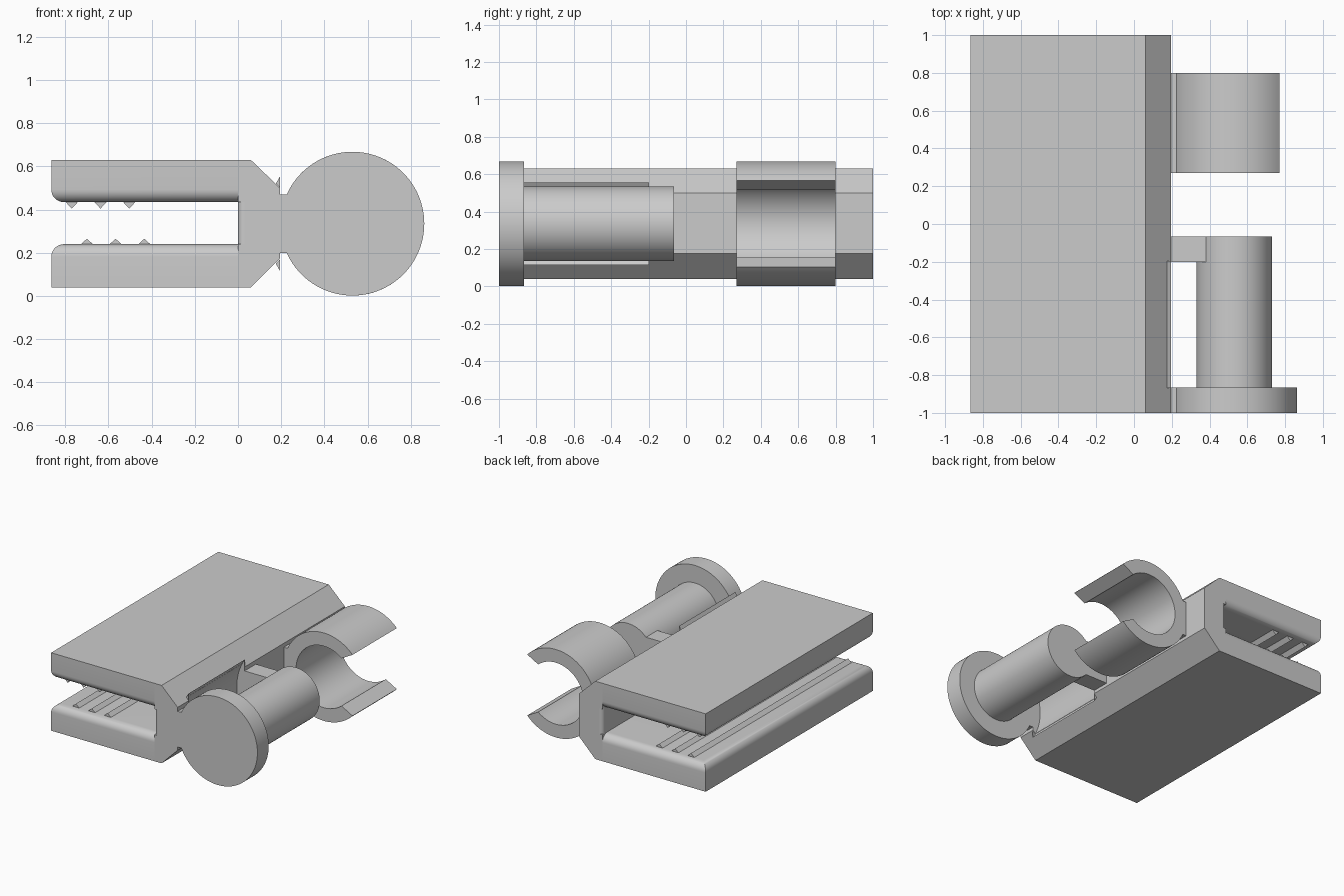
import bpy, bmesh
from math import cos, sin, pi, radians, atan2

if "Cube" in bpy.data.objects:
    bpy.data.objects.remove(bpy.data.objects["Cube"])

grey = bpy.data.materials.new("plain_grey")
grey.use_nodes = True
grey.diffuse_color = (0.6, 0.6, 0.6, 1)
grey.node_tree.nodes["Principled BSDF"].inputs["Base Color"].default_value = (0.6, 0.6, 0.6, 1)

CX, CZ = 0.53, 0.335      # axis shared by pin, disc and clip
R = 0.333                 # outer radius of disc and clip


def finish(name, bm):
    """Turn a bmesh into a named object with sharp-edged smooth shading."""
    bmesh.ops.recalc_face_normals(bm, faces=bm.faces)
    mesh = bpy.data.meshes.new(name)
    bm.to_mesh(mesh)
    bm.free()
    ob = bpy.data.objects.new(name, mesh)
    bpy.context.collection.objects.link(ob)
    mesh.materials.append(grey)
    bpy.ops.object.select_all(action='DESELECT')
    ob.select_set(True)
    bpy.context.view_layer.objects.active = ob
    bpy.ops.object.shade_smooth_by_angle(angle=radians(30))
    return ob


def prism(points, y0, y1):
    """Extrude an xz outline along y."""
    bm = bmesh.new()
    face = bm.faces.new([bm.verts.new((x, y0, z)) for x, z in points])
    new = bmesh.ops.extrude_face_region(bm, geom=[face])["geom"]
    moved = [v for v in new if isinstance(v, bmesh.types.BMVert)]
    bmesh.ops.translate(bm, verts=moved, vec=(0, y1 - y0, 0))
    return bm


def rect(x0, x1, z0, z1):
    return [(x0, z0), (x1, z0), (x1, z1), (x0, z1)]


def arc(r, a0, a1, n):
    return [(CX + r * cos(a0 + (a1 - a0) * i / n),
             CZ + r * sin(a0 + (a1 - a0) * i / n)) for i in range(n + 1)]


def round_edges(bm, rule, radius):
    """Round every edge whose midpoint satisfies the rule."""
    edges = [e for e in bm.edges if rule((e.verts[0].co + e.verts[1].co) / 2)]
    bmesh.ops.bevel(bm, geom=edges, offset=radius, segments=8, profile=0.5,
                    affect='EDGES', clamp_overlap=True)


# Jaws: slabs with a rounded lip on three sides of the gripping face
for name, z0, z1, grip in (("lower_jaw", 0.04, 0.24, 0.24),
                           ("upper_jaw", 0.435, 0.63, 0.435)):
    bm = prism(rect(-0.865, 0, z0, z1), -1, 1)
    round_edges(bm, lambda m: abs(m.z - grip) < 1e-4 and m.x < -0.01, 0.058)
    finish(name, bm)

# Gripping teeth, staggered between the jaws
for name, first, base, tip in (("lower_tooth", -0.70, 0.238, 0.265),
                               ("upper_tooth", -0.77, 0.437, 0.405)):
    for i in range(3):
        x = first + i * 0.133
        finish(f"{name}_{i + 1}",
               prism([(x - 0.03, base), (x + 0.03, base), (x, tip)], -0.94, 0.94))

# Spine joining the jaws, hollowed beside the pin
spine = finish("spine", prism([(0, 0.04), (0.06, 0.04), (0.195, 0.175), (0.195, 0.50),
                               (0.06, 0.63), (0, 0.63), (0, 0.435), (0.03, 0.435),
                               (0.03, 0.24), (0, 0.24)], -1, 1))
cutter = finish("spine_cutter", prism(arc(0.4, 0, 2 * pi, 96)[:-1], -0.865, -0.2))
cutter.hide_render = True
cut = spine.modifiers.new("hollow", 'BOOLEAN')
cut.operation = 'DIFFERENCE'
cut.solver = 'EXACT'
cut.object = cutter
bpy.context.view_layer.objects.active = spine
bpy.ops.object.modifier_apply(modifier=cut.name)
bpy.data.objects.remove(cutter)

# Slot end wall with rounded ends
bm = prism(rect(0, 0.05, 0.24, 0.435), -1, 1)
round_edges(bm, lambda m: m.x < 1e-4 and abs(m.y) > 0.99, 0.03)
finish("slot_end_wall", bm)

# Thin lips continuing the hollow past the sloped faces
for name, side in (("upper_lip", 1), ("lower_lip", -1)):
    edge = [(0.175, CZ + side * 0.185), (0.195, CZ + side * 0.22), (0.195, CZ + side * 0.165)]
    for end, y in (("front", -0.868), ("back", -0.2)):
        finish(f"{name}_{end}", prism(edge, y, y + 0.003))
    bm = bmesh.new()
    a, b = edge[:2]
    corners = [(*a, -0.865), (*a, -0.2), (*b, -0.2), (*b, -0.865)]
    bm.faces.new([bm.verts.new((x, y, z)) for x, z, y in corners])
    bm.normal_update()
    ob = finish(name, bm)
    if ob.data.polygons[0].normal.x < 0:
        ob.data.flip_normals()

# Disc, pin and the necks carrying them
finish("end_disc", prism(arc(R, 0, 2 * pi, 96)[:-1], -1, -0.865))
finish("pin", prism(arc(0.2, 0, 2 * pi, 72)[:-1], -0.866, -0.065))
finish("disc_neck", prism(rect(0.19, 0.27, 0.20, 0.47), -1, -0.865))
finish("pin_arm", prism(rect(0.12, 0.38, 0.20, 0.47), -0.2, -0.065))

# Open snap clip
outer = atan2(0.231, 0.24)
inner = atan2(0.18, 0.148)
finish("clip", prism(arc(R, outer, 2 * pi - outer, 72)
                     + arc(0.233, 2 * pi - inner, inner, 72), 0.27, 0.80))
finish("clip_neck", prism(rect(0.19, 0.27, 0.20, 0.47), 0.27, 0.80))
